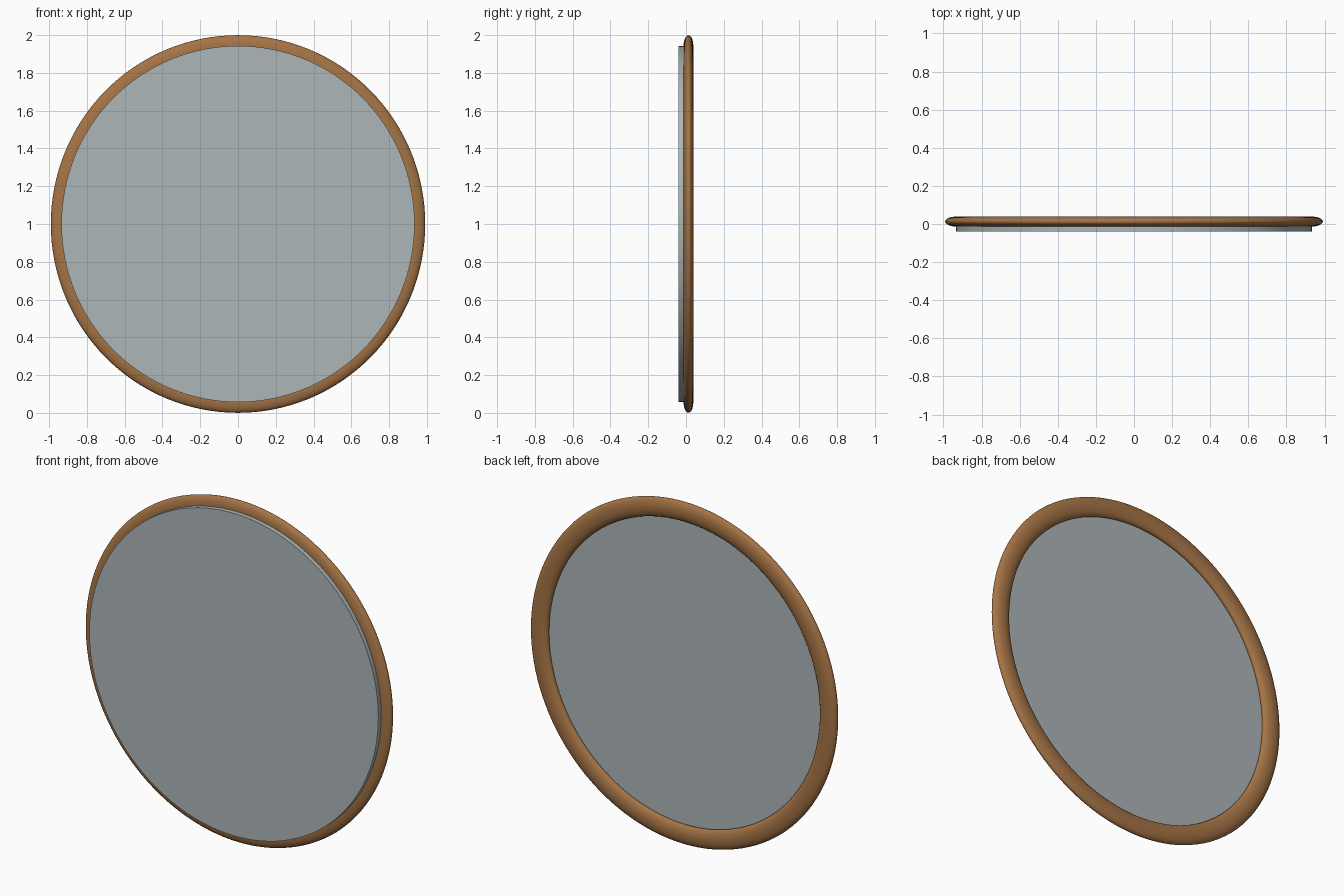
import bpy
import bmesh
import math

cube = bpy.data.objects.get("Cube")
if cube:
    bpy.data.objects.remove(cube, do_unlink=True)

SEGMENTS = 128
RADIUS_X, RADIUS_Z = 0.935, 0.943   # slightly oval outline
CENTRE_Z = 1.0


def make_material(name, color):
    mat = bpy.data.materials.new(name)
    mat.use_nodes = True
    mat.diffuse_color = color
    mat.node_tree.nodes["Principled BSDF"].inputs["Base Color"].default_value = color
    return mat


def sweep_oval(name, profile, mat, capped=False):
    """Sweep (scale offset, y) profile points around the oval outline."""
    bm = bmesh.new()
    rings = []
    for i in range(SEGMENTS):
        a = 2 * math.pi * i / SEGMENTS
        rings.append([bm.verts.new((math.cos(a) * RADIUS_X * (1 + r), y,
                                    CENTRE_Z + math.sin(a) * RADIUS_Z * (1 + r)))
                      for r, y in profile])
    count = len(profile)
    for i, ring in enumerate(rings):
        nxt = rings[(i + 1) % SEGMENTS]
        for j in range(count - 1 if capped else count):
            k = (j + 1) % count
            bm.faces.new((ring[j], ring[k], nxt[k], nxt[j]))
    if capped:
        bm.faces.new([ring[0] for ring in rings])
        bm.faces.new([ring[-1] for ring in rings])
    bmesh.ops.recalc_face_normals(bm, faces=bm.faces)
    mesh = bpy.data.meshes.new(name)
    bm.to_mesh(mesh)
    bm.free()
    mesh.materials.append(mat)
    obj = bpy.data.objects.new(name, mesh)
    bpy.context.collection.objects.link(obj)
    bpy.ops.object.select_all(action="DESELECT")
    obj.select_set(True)
    bpy.context.view_layer.objects.active = obj
    bpy.ops.object.shade_smooth_by_angle(angle=math.radians(40))
    return obj


wood = make_material("warm brown wood", (0.38, 0.175, 0.06, 1))
glass = make_material("grey mirror glass", (0.42, 0.47, 0.48, 1))

# Rounded frame: flattened tube around the rim
tube = []
for s in range(20):
    t = 2 * math.pi * s / 20
    tube.append((0.06 * math.cos(t), 0.013 + 0.026 * math.sin(t)))
sweep_oval("frame", tube, wood)

# Mirror disc standing proud of the frame front
sweep_oval("mirror_disc", [(0, -0.039), (0, 0.0)], glass, capped=True)
